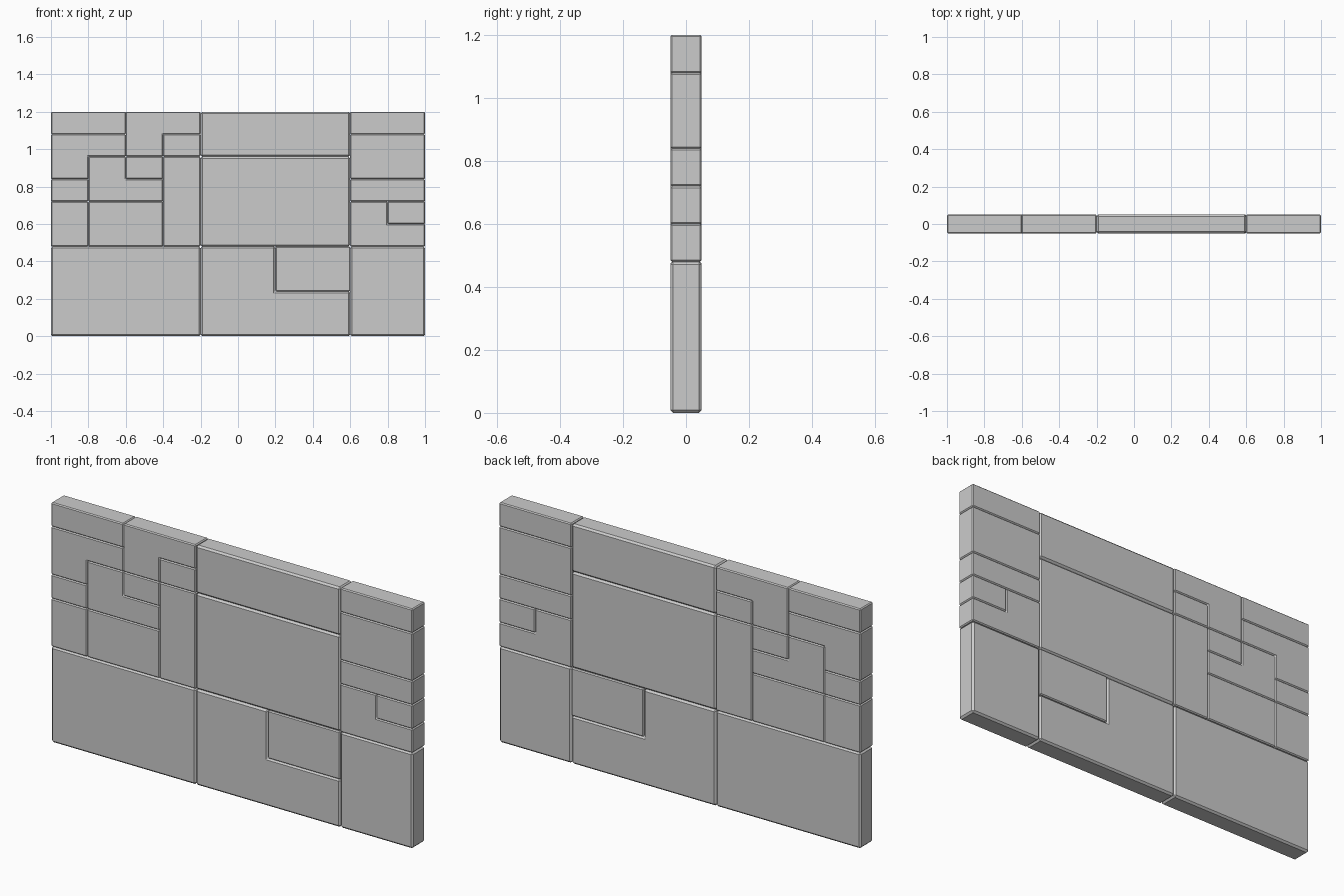
import bpy, bmesh

if "Cube" in bpy.data.objects:
    bpy.data.objects.remove(bpy.data.objects["Cube"])

CW, CH, DEPTH = 0.2, 0.12, 0.1   # masonry grid cell width, height, wall thickness


def stone(name, outline, bevel):
    """Extrude a grid-cell outline through the wall thickness and chamfer it."""
    bm = bmesh.new()
    verts = [bm.verts.new((c * CW - 1, -DEPTH / 2, r * CH)) for c, r in outline]
    face = bm.faces.new(verts)
    ext = bmesh.ops.extrude_face_region(bm, geom=[face])
    moved = [v for v in ext["geom"] if isinstance(v, bmesh.types.BMVert)]
    bmesh.ops.translate(bm, verts=moved, vec=(0, DEPTH, 0))
    bmesh.ops.recalc_face_normals(bm, faces=bm.faces)
    mesh = bpy.data.meshes.new(name)
    bm.to_mesh(mesh)
    bm.free()
    obj = bpy.data.objects.new(name, mesh)
    bpy.context.collection.objects.link(obj)
    mod = obj.modifiers.new("chamfer", 'BEVEL')
    mod.width = bevel
    mod.segments = 1
    mod.limit_method = 'ANGLE'


def rect(c0, r0, c1, r1):
    return [(c0, r0), (c1, r0), (c1, r1), (c0, r1)]


# Large slabs
for i, box in enumerate([(0, 0, 4, 4), (8, 0, 10, 4), (4, 4, 8, 8), (4, 8, 8, 10)]):
    stone(f"large_stone_{i}", rect(*box), 0.009)

# Small rectangular stones: left group, then right group, then lower inset
small = [(0, 4, 1, 6), (0, 6, 1, 7), (1, 4, 3, 6), (2, 7, 3, 8), (3, 4, 4, 8),
         (3, 8, 4, 9), (0, 9, 2, 10),
         (9, 5, 10, 6), (8, 6, 10, 7), (8, 7, 10, 9), (8, 9, 10, 10),
         (6, 2, 8, 4)]
for i, box in enumerate(small):
    stone(f"small_stone_{i}", rect(*box), 0.005)

# L-shaped stones wrapping around smaller ones
stone("corner_stone_base", [(4, 0), (8, 0), (8, 2), (6, 2), (6, 4), (4, 4)], 0.009)
ells = [
    [(8, 4), (10, 4), (10, 5), (9, 5), (9, 6), (8, 6)],
    [(1, 6), (3, 6), (3, 7), (2, 7), (2, 8), (1, 8)],
    [(0, 7), (1, 7), (1, 8), (2, 8), (2, 9), (0, 9)],
    [(2, 8), (3, 8), (3, 9), (4, 9), (4, 10), (2, 10)],
]
for i, outline in enumerate(ells):
    stone(f"corner_stone_{i}", outline, 0.005)
